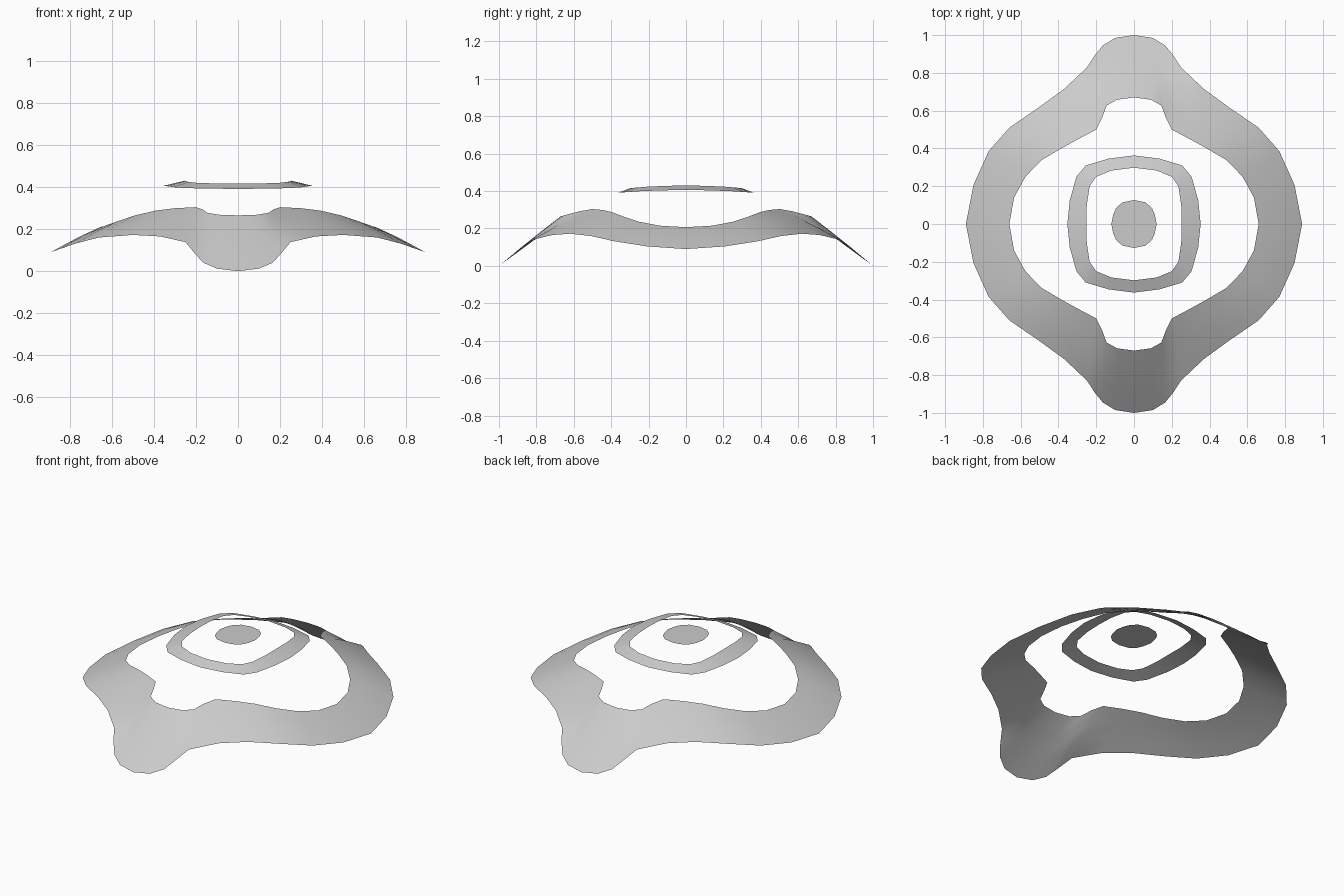
import bpy, bmesh
from mathutils import Vector

if "Cube" in bpy.data.objects:
    bpy.data.objects.remove(bpy.data.objects["Cube"])


def full_loop(quarter):
    """Mirror a quarter outline (from the +y axis to the +x axis) into a closed loop."""
    q = [Vector(p) for p in quarter]
    half = q + [Vector((p.x, -p.y, p.z)) for p in q[-2::-1]]
    return half + [Vector((-p.x, p.y, p.z)) for p in half[-2:0:-1]]


def finish(name, bm):
    bmesh.ops.recalc_face_normals(bm, faces=bm.faces)
    if sum(f.normal.z for f in bm.faces) < 0:
        bmesh.ops.reverse_faces(bm, faces=bm.faces)
    for f in bm.faces:
        f.smooth = True
    mesh = bpy.data.meshes.new(name)
    bm.to_mesh(mesh)
    bm.free()
    ob = bpy.data.objects.new(name, mesh)
    bpy.context.collection.objects.link(ob)
    return ob


def band(name, outer, inner, rows, bulge=0.0):
    """Loft an open sheet between two closed outlines."""
    a, b = full_loop(outer), full_loop(inner)
    bm = bmesh.new()
    loops = []
    for r in range(rows + 1):
        t = r / rows
        lift = Vector((0, 0, bulge * 4 * t * (1 - t)))
        loops.append([bm.verts.new(p.lerp(q, t) + lift) for p, q in zip(a, b)])
    n = len(a)
    for lo, hi in zip(loops, loops[1:]):
        for i in range(n):
            j = (i + 1) % n
            bm.faces.new((lo[i], lo[j], hi[j], hi[i]))
    return finish(name, bm)


# Wide outer band with a drooping lobe at front and back
band("outer_band",
     [(0, 1.0, 0.0), (0.10, 0.985, 0.012), (0.165, 0.945, 0.04), (0.206, 0.895, 0.085),
      (0.25, 0.828, 0.138), (0.37, 0.715, 0.165), (0.50, 0.62, 0.172), (0.66, 0.51, 0.16),
      (0.77, 0.385, 0.132), (0.85, 0.206, 0.104), (0.89, 0, 0.09)],
     [(0, 0.67, 0.265), (0.09, 0.658, 0.268), (0.145, 0.627, 0.277), (0.168, 0.565, 0.293),
      (0.20, 0.50, 0.304), (0.30, 0.447, 0.299), (0.39, 0.397, 0.288), (0.49, 0.338, 0.265),
      (0.575, 0.25, 0.236), (0.635, 0.14, 0.215), (0.66, 0, 0.207)],
     3, 0.004)

# Narrow squarish ring above it
band("inner_ring",
     [(0, 0.363, 0.391), (0.135, 0.346, 0.392), (0.255, 0.31, 0.395), (0.305, 0.25, 0.399),
      (0.34, 0.125, 0.404), (0.353, 0, 0.406)],
     [(0, 0.298, 0.416), (0.12, 0.283, 0.417), (0.20, 0.25, 0.42), (0.235, 0.20, 0.424),
      (0.25, 0.10, 0.428), (0.252, 0, 0.43)], 1)

# Flat central cap
bm = bmesh.new()
cap = full_loop([(0, 0.127, 0.45), (0.06, 0.115, 0.45), (0.095, 0.085, 0.45),
                 (0.11, 0.05, 0.45), (0.12, 0, 0.45)])
bm.faces.new([bm.verts.new(p) for p in cap])
finish("centre_cap", bm)
